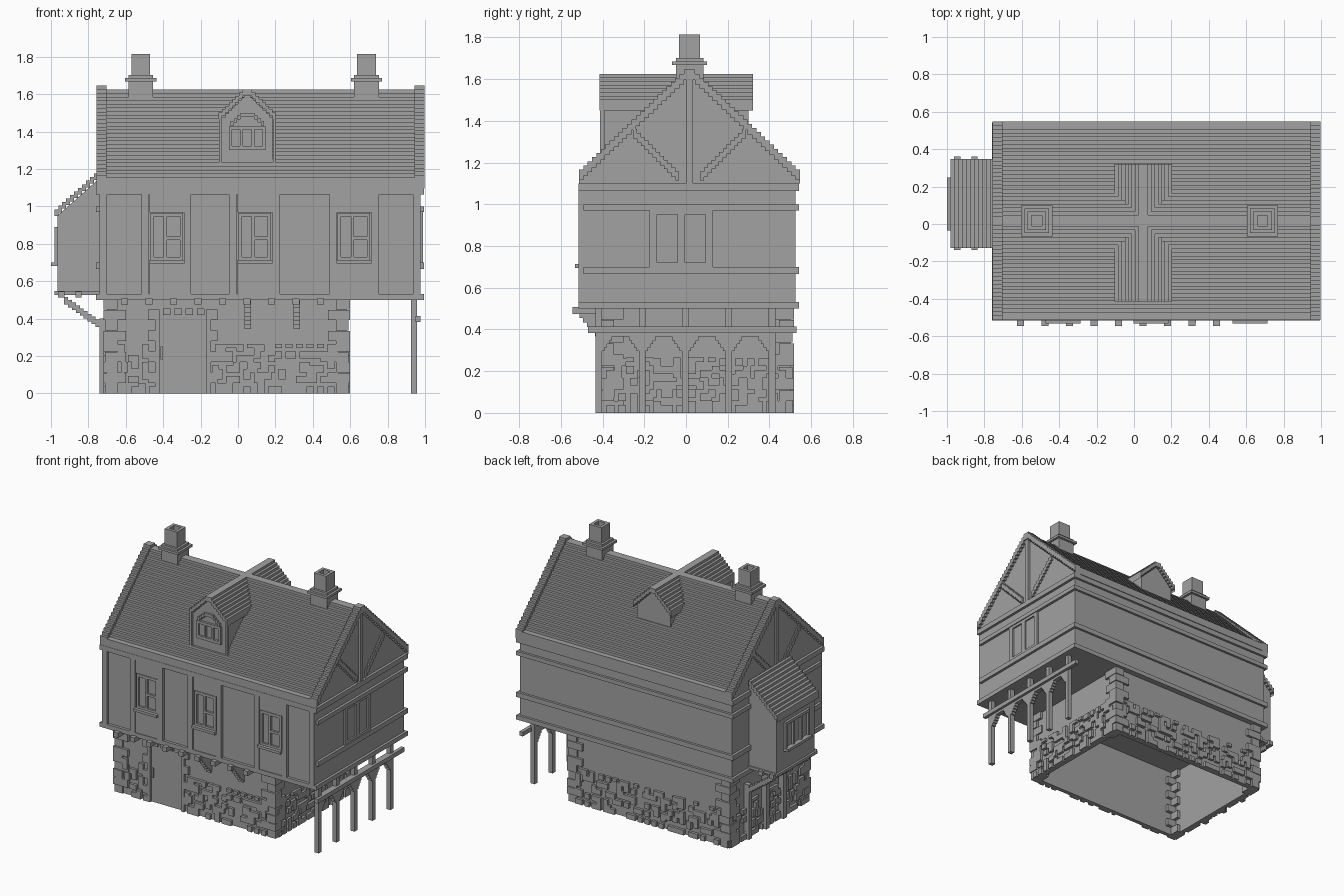
import bpy, bmesh, random

random.seed(7)
cube = bpy.data.objects.get("Cube")
if cube:
    bpy.data.objects.remove(cube)

grey = bpy.data.materials.new("plain_grey")
grey.use_nodes = True
grey.diffuse_color = (0.36, 0.36, 0.36, 1)
grey.node_tree.nodes["Principled BSDF"].inputs["Base Color"].default_value = grey.diffuse_color


def finish(name, bm):
    bmesh.ops.recalc_face_normals(bm, faces=bm.faces)
    mesh = bpy.data.meshes.new(name)
    bm.to_mesh(mesh)
    bm.free()
    mesh.materials.append(grey)
    obj = bpy.data.objects.new(name, mesh)
    bpy.context.scene.collection.objects.link(obj)
    return obj


def boxes(name, spans):
    """One object from several boxes, each given as (x span, y span, z span)."""
    bm = bmesh.new()
    for span in spans:
        cube_verts = bmesh.ops.create_cube(bm, size=1)["verts"]
        for vert in cube_verts:
            for axis, (low, high) in enumerate(span):
                vert.co[axis] = high if vert.co[axis] > 0 else low
    return finish(name, bm)


def prism(name, outline, axis, start, end):
    """Extrude an outline of (across, up) points along x or y."""
    points = [p for i, p in enumerate(outline) if p != outline[i - 1]]
    bm = bmesh.new()
    place = (lambda d, p: (d, p[0], p[1])) if axis == "x" else (lambda d, p: (p[0], d, p[1]))
    near, far = [[bm.verts.new(place(d, p)) for p in points] for d in (start, end)]
    bm.faces.new(near)
    bm.faces.new(far)
    for i in range(len(points)):
        bm.faces.new((near[i - 1], near[i], far[i], far[i - 1]))
    return finish(name, bm)


def stairs(start, end, count):
    """Stepped line, rising first and then going across."""
    (u, z), (du, dz) = start, ((end[0] - start[0]) / count, (end[1] - start[1]) / count)
    line = [start]
    for i in range(count):
        line += [(u + du * i, z + dz * (i + 1)), (u + du * (i + 1), z + dz * (i + 1))]
    return line


def flip(line, centre):
    return [(2 * centre - u, z) for u, z in reversed(line)]


def band(line, depth):
    return line + [(u, z - depth) for u, z in reversed(line)]


def around(centre, half):
    return (centre - half, centre + half)


V = 0.0187                    # thickness of one course
CY = 0.017                    # roof ridge position
LEFT, RIGHT = -0.74, 0.976    # upper storey ends
FRONT, BACK = -0.495, 0.525
X0, X1, Y0, Y1 = -0.7, 0.58, -0.4, 0.5   # ground floor walls
FLOOR, EAVES = 0.5, 1.1

# Ground floor: hollow walls, open underneath
T = 0.03
full = (0, FLOOR + 0.01)
boxes("ground_floor_walls", [
    ((X0, X1), (Y0, Y0 + T), full), ((X0, X1), (Y1 - T, Y1), full),
    ((X0, X0 + T), (Y0, Y1), full), ((X1 - T, X1), (Y0, Y1), full)])

# Rubble stones on the four walls, leaving the doorway clear
DOOR = (-0.42, -0.17)
stones = []
cell = 3 * V
for along_x, low, high, face, out in (
        (True, X0, X1, Y0, -V), (True, X0, X1, Y1, V),
        (False, Y0, Y1, X0, -V), (False, Y0, Y1, X1, V)):
    depth = tuple(sorted((face - out / 2, face + out)))
    for column in range(int((high - low) / cell)):
        for row in range(5):
            a = low + column * cell + random.choice((0, V))
            z = row * cell + random.choice((0, V)) * (row > 0)
            w, h = random.choice((2, 2, 3)) * V, random.choice((2, 2, 3)) * V
            if random.random() < 0.08:
                continue
            if face == Y0 and a + w > DOOR[0] and a < DOOR[1]:
                continue
            run, rise = (a, min(a + w, high)), (z, min(z + h, 0.265))
            stones.append((run, depth, rise) if along_x else (depth, run, rise))
boxes("rubble_stones", stones)

# Alternating corner stones and door surround
quoins = []
for i in range(9):
    z = (i * cell, i * cell + cell - 0.004 * (i % 2))
    lx, ly = (0.1, 0.055) if i % 2 else (0.055, 0.1)
    proud = V if i % 3 else V * 0.6
    for xs in ((X0 - proud, X0 + lx), (X1 - lx, X1 + proud)):
        for ys in ((Y0 - proud, Y0 + ly), (Y1 - ly, Y1 + proud)):
            quoins.append((xs, ys, z))
boxes("corner_stones", quoins)
surround = []
for i in range(8):
    z = (i * cell, i * cell + cell)
    w = 0.06 if i % 2 else 0.025
    for xs in ((DOOR[0] - w, DOOR[0]), (DOOR[1], DOOR[1] + w)):
        surround.append((xs, (Y0 - V, Y0), z))
for i in range(4):
    surround.append((around(DOOR[0] + 0.04 + i * 0.06, 0.02), (Y0 - V, Y0), (0.42, 0.455)))
boxes("door_surround", surround)
boxes("door_handle", [((-0.415, -0.4), (Y0 - 0.01, Y0), (0.18, 0.25))])

# Upper storey with wrapping rails
boxes("upper_storey", [((LEFT, RIGHT), (FRONT, BACK), (FLOOR, EAVES))])
wide = (LEFT - V, RIGHT + V)
rails = [(wide, (-0.515, 0.542), z) for z in ((FLOOR, 0.532), (1.064, EAVES))]
rails += [(wide, (FRONT + 0.004, 0.542), z) for z in ((0.665, 0.7), (0.97, 1.0))]
boxes("storey_rails", rails)

# Front posts and windows
boxes("front_posts", [(around(x, 0.02), (-0.515, FRONT), (FLOOR, EAVES)) for x in
                      (-0.72, -0.495, -0.27, -0.028, 0.205, 0.51, 0.735, 0.956)])
for c in (-0.38, 0.09, 0.62):
    frame_y = (FRONT - 0.014, FRONT)
    frame = [(around(c + dx, 0.009), frame_y, (0.7, 0.96)) for dx in (-0.078, -0.008, 0.078)]
    frame += [(around(c, 0.087), frame_y, around(z, 0.01)) for z in (0.72, 0.955)]
    frame.append(((c, c + 0.078), frame_y, around(0.83, 0.009)))
    frame += [(around(c, 0.094), (-0.51, FRONT), z) for z in ((0.53, 0.7), (0.968, 1.07))]
    frame.append((around(c, 0.094), (-0.532, FRONT), (0.695, 0.714)))
    boxes("front_window", frame)

# Joist ends and stepped brackets below the front
boxes("joist_ends", [(around(-0.607 + 0.131 * i, 0.018), (-0.545, Y0), (0.474, 0.508))
                     for i in range(9)])
for x in (0.053, 0.315):
    prism("front_bracket", stairs((-0.53, FLOOR), (Y0, 0.345), 7) + [(Y0, FLOOR)],
          "x", x - 0.017, x + 0.017)

# Main roof, stepped in courses
slope = [(CY - 0.53, EAVES)] + stairs((CY - 0.53, 1.135), (CY - 0.49, 1.155), 1)
slope += stairs((CY - 0.49, 1.155), (CY - 0.01, 1.625), 24)
prism("main_roof", slope + flip(slope, CY), "x", LEFT, RIGHT)

# Gable boards and timber truss at both ends
verge = stairs((CY - 0.53, 1.146), (CY - 0.006, 1.645), 25)
brace = band(stairs((CY - 0.05, 1.14), (CY - 0.27, 1.36), 12), 0.045)
for side, board, truss in (("right", (0.943, 0.997), (0.96, 0.99)),
                           ("left", (-0.757, -0.703), (-0.752, -0.72))):
    prism(side + "_gable_board", band(verge + flip(verge, CY), 0.05), "x", *board)
    boxes(side + "_king_post", [(truss, around(CY, 0.017), (EAVES, 1.61))])
    prism(side + "_gable_brace_front", brace, "x", *truss)
    prism(side + "_gable_brace_back", flip(brace, CY), "x", *truss)

# Window in the right end wall
end_x = (RIGHT, RIGHT + 0.012)
boxes("end_window", [(end_x, around(y, 0.018), (0.7, 0.97)) for y in (-0.156, -0.022, 0.111)]
      + [(end_x, around(-0.022, 0.15), z) for z in ((0.695, 0.72), (0.95, 0.975))])

# Cross dormer through the ridge
DX = 0.05
cheek = [(DX - 0.135, 1.12)] + stairs((DX - 0.135, 1.46), (DX, 1.6), 8)
prism("dormer_body", cheek + flip(cheek, DX), "y", -0.398, 0.3)
cover = stairs((DX - 0.153, 1.485), (DX - 0.008, 1.625), 8)
prism("dormer_roof", band(cover + flip(cover, DX), 0.035), "y", -0.415, 0.32)
trim_y = (-0.413, -0.39)
boxes("dormer_window", [(around(DX + 0.06 * i - 0.09, 0.008), trim_y, (1.3, 1.42)) for i in range(4)]
      + [(around(DX, 0.098), trim_y, z) for z in ((1.3, 1.322), (1.41, 1.43))]
      + [(around(DX + s * 0.144, 0.008), trim_y, (1.225, 1.47)) for s in (-1, 1)])
hood = stairs((DX - 0.09, 1.44), (DX - 0.02, 1.5), 4)
prism("dormer_hood", band(hood + flip(hood, DX), 0.022), "y", *trim_y)

# Chimneys with hollow tops
for x in (-0.52, 0.687):
    layers = [(0.066, (1.5, 1.67)), (0.083, (1.668, 1.685)), (0.066, (1.685, 1.702)),
              (0.05, (1.7, 1.77))]
    stack = [(around(x, r), around(CY, r), z) for r, z in layers]
    for s in (-1, 1):
        lip = 0.039
        stack.append((around(x + s * lip, 0.011), around(CY, 0.05), (1.76, 1.815)))
        stack.append((around(x, 0.05), around(CY + s * lip, 0.011), (1.76, 1.815)))
    boxes("chimney", stack)

# Left bay: jettied body, lean-to roof, struts and window
BAY = (-0.11, 0.33)
prism("bay_body", [(LEFT, 0.53), (-0.965, 0.53), (-0.965, 0.95), (LEFT, 1.15)], "y", *BAY)
prism("bay_roof", band(stairs((-0.982, 0.965), (LEFT - 0.01, 1.175), 11), 0.035),
      "y", BAY[0] - V, BAY[1] + V)
boxes("bay_floor", [((-0.98, LEFT), (-0.12, 0.34), (0.527, 0.547))]
      + [(around(x, 0.017), (-0.14, 0.36), (0.512, 0.545)) for x in (-0.945, -0.853)])
for y in (BAY[0] + 0.02, 0.11, BAY[1] - 0.02):
    prism("bay_strut", band(stairs((-0.93, 0.53), (-0.72, 0.38), 10), 0.04),
          "y", y - 0.017, y + 0.017)
    boxes("bay_strut_post", [((-0.74, X0), around(y, 0.018), (0, 0.4))])
WY = 0.107
pane_x = (-0.982, -0.96)
boxes("bay_window", [(pane_x, around(WY + d * 0.087, 0.009), (0.69, 0.89)) for d in (-1.5, -0.5, 0.5, 1.5)]
      + [(pane_x, around(WY, 0.14), (0.87, 0.89)),
         ((-1.0, -0.96), around(WY, 0.142), (0.68, 0.7))])

# Arcade below the right overhang
POST_X = (0.925, 0.957)
post_y = [-0.418 + 0.2075 * i for i in range(5)]
boxes("arcade_posts", [(POST_X, around(y, 0.016), (0, FLOOR)) for y in post_y])
boxes("arcade_beam", [((0.95, 0.976), (-0.47, 0.53), (0.382, 0.413))])
for y in post_y[:-1]:
    mid = y + 0.104
    arch = stairs((mid - 0.088, 0.28), (mid - 0.028, 0.365), 5)
    corners = [(mid + 0.09, 0.28), (mid + 0.09, 0.41), (mid - 0.09, 0.41), (mid - 0.09, 0.28)]
    prism("arcade_arch", arch + flip(arch, mid) + corners, "x", *POST_X)
